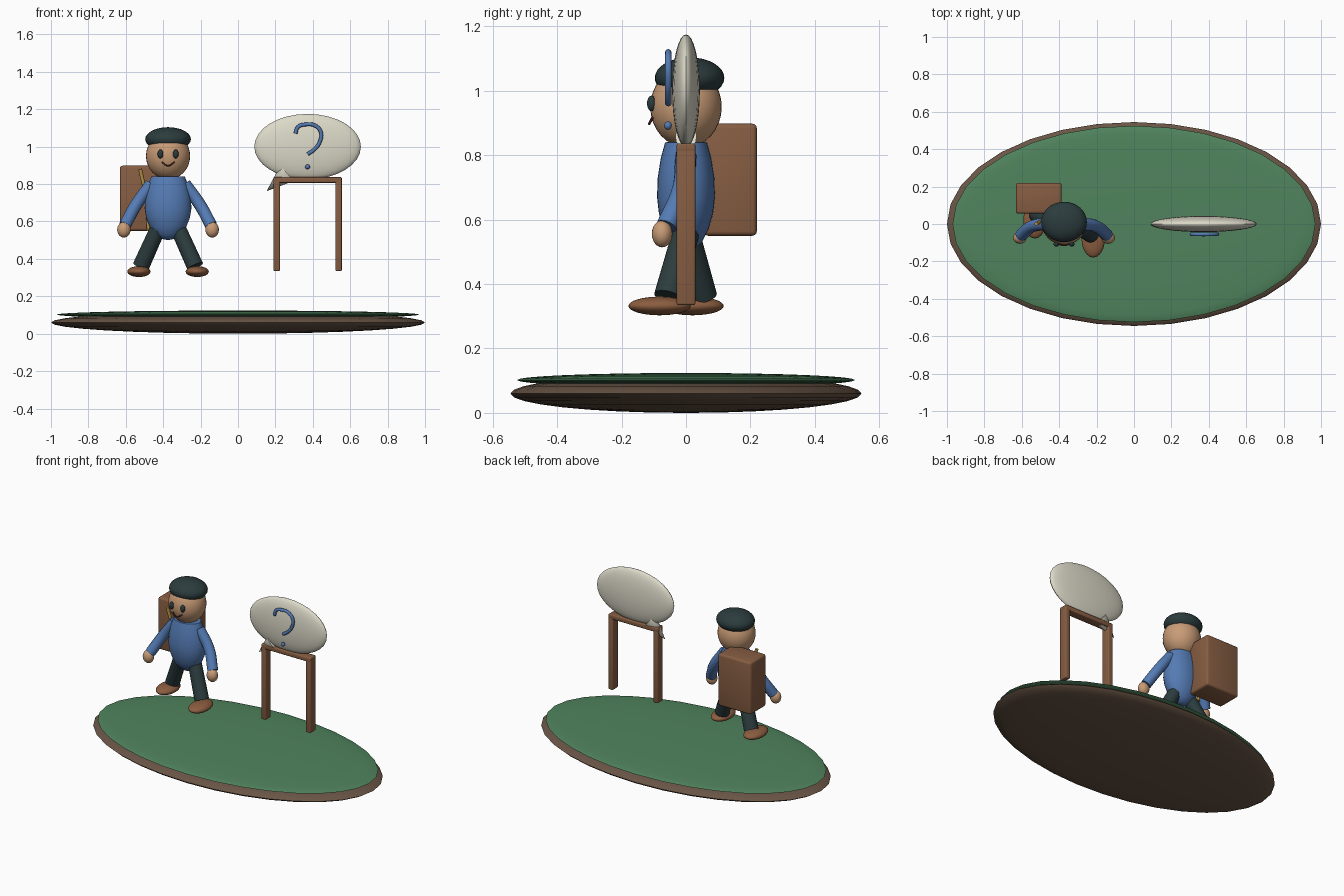
import bpy, bmesh, math
from mathutils import Vector

if "Cube" in bpy.data.objects:
    bpy.data.objects.remove(bpy.data.objects["Cube"])

PALETTE = {
    "wood": (.24, .11, .055), "soil": (.14, .09, .06), "grass": (.08, .23, .11),
    "blue": (.09, .20, .46), "skin": (.58, .33, .18), "dark": (.025, .045, .048),
    "cream": (.72, .70, .58), "strap": (.50, .30, .06), "shoe": (.26, .11, .05),
    "mouth": (.10, .03, .02),
}
MATS = {}
for key, rgb in PALETTE.items():
    MATS[key] = bpy.data.materials.new(key)
    MATS[key].diffuse_color = (*rgb, 1)


def finish(name, mat, smooth=True):
    ob = bpy.context.object
    ob.name = name
    ob.data.materials.append(MATS[mat])
    if smooth:
        bpy.ops.object.shade_smooth_by_angle(angle=math.radians(40))
    return ob


def ellipsoid(name, mat, loc, half, seg=32, rings=16):
    bpy.ops.mesh.primitive_uv_sphere_add(segments=seg, ring_count=rings, radius=1, location=loc)
    bpy.context.object.scale = half
    bpy.ops.object.transform_apply(location=False, rotation=False, scale=True)
    return finish(name, mat)


def box(name, mat, lo, hi, bevel):
    lo, hi = Vector(lo), Vector(hi)
    bpy.ops.mesh.primitive_cube_add(size=1, location=(lo + hi) / 2)
    bpy.context.object.scale = hi - lo
    bpy.ops.object.transform_apply(location=False, rotation=False, scale=True)
    mod = bpy.context.object.modifiers.new("bevel", "BEVEL")
    mod.width, mod.segments = bevel, 3
    bpy.ops.object.modifier_apply(modifier="bevel")
    return finish(name, mat)


def rod(name, mat, a, b, r1, r2, verts=24):
    a, b = Vector(a), Vector(b)
    bpy.ops.mesh.primitive_cone_add(vertices=verts, radius1=r1, radius2=r2, depth=(b - a).length,
                                    location=(a + b) / 2,
                                    rotation=(b - a).to_track_quat('Z', 'Y').to_euler())
    return finish(name, mat)


def tube(name, mat, pts, radius):
    cu = bpy.data.curves.new(name, 'CURVE')
    cu.dimensions = '3D'
    cu.bevel_depth, cu.bevel_resolution, cu.use_fill_caps = radius, 4, True
    cu.resolution_u = 6
    sp = cu.splines.new('BEZIER')
    sp.bezier_points.add(len(pts) - 1)
    for bp, p in zip(sp.bezier_points, pts):
        bp.co = p
        bp.handle_left_type = bp.handle_right_type = 'AUTO'
    ob = bpy.data.objects.new(name, cu)
    bpy.context.collection.objects.link(ob)
    bpy.ops.object.select_all(action='DESELECT')
    ob.select_set(True)
    bpy.context.view_layer.objects.active = ob
    bpy.ops.object.convert(target='MESH')
    return finish(name, mat)


def lathe(name, mat, profile, loc, yscale, seg=32):
    bm = bmesh.new()
    vs = [bm.verts.new((r, 0, z)) for r, z in profile]
    es = [bm.edges.new(p) for p in zip(vs, vs[1:])]
    bmesh.ops.spin(bm, geom=vs + es, axis=(0, 0, 1), cent=(0, 0, 0),
                   angle=math.tau, steps=seg, use_duplicate=False)
    bmesh.ops.remove_doubles(bm, verts=bm.verts, dist=1e-4)
    bmesh.ops.scale(bm, vec=(1, yscale, 1), verts=bm.verts)
    bmesh.ops.recalc_face_normals(bm, faces=bm.faces)
    me = bpy.data.meshes.new(name)
    bm.to_mesh(me)
    bm.free()
    ob = bpy.data.objects.new(name, me)
    ob.location = loc
    bpy.context.collection.objects.link(ob)
    bpy.ops.object.select_all(action='DESELECT')
    ob.select_set(True)
    bpy.context.view_layer.objects.active = ob
    return finish(name, mat)


# island base
ellipsoid("ground_soil", "soil", (0, 0, .06), (1, .545, .06))
ellipsoid("ground_grass", "grass", (0, 0, .102), (.97, .525, .022))

# figure: torso, head, cap, face
CX = -.374
lathe("torso", "blue", [(0, .50), (.035, .507), (.068, .53), (.097, .57), (.117, .62), (.125, .67),
                        (.122, .73), (.109, .79), (.09, .84), (0, .845)], (CX, 0, 0), .72)
ellipsoid("head", "skin", (CX, 0, .95), (.118, .111, .125))
ellipsoid("cap", "dark", (CX, .011, 1.04), (.122, .108, .064))
tube("mouth", "mouth", [(CX - .034, -.104, .917), (CX, -.114, .898), (CX + .034, -.104, .917)], .004)

# limbs, mirrored; the feet are staggered in a stride
for side, s, foot_y, ankle_y in (("left", -1, .02, .052), ("right", 1, -.082, -.055)):
    x = lambda d: CX + s * d
    ellipsoid(side + "_eye", "dark", (x(.041), -.107, .961), (.015, .014, .024), 24, 12)
    tube(side + "_arm", "blue", [(x(.09), 0, .80), (x(.17), -.012, .69), (x(.23), -.06, .58)], .033)
    ellipsoid(side + "_hand", "skin", (x(.236), -.074, .556), (.036, .032, .042), 24, 12)
    rod(side + "_leg", "dark", (x(.055), 0, .56), (x(.145), ankle_y, .36), .042, .045)
    ellipsoid(side + "_shoe", "shoe", (x(.156), foot_y, .332), (.062, .097, .029))

# pack and strap
box("backpack", "wood", (-.632, .055, .55), (-.387, .22, .898), .014)
tube("pack_strap", "strap", [(-.523, 0, .88), (-.49, .02, .72), (-.477, .03, .55)], .01)

# stand with two posts and a rail
for side, px in (("left", .207), ("right", .538)):
    box(side + "_post", "wood", (px - .017, -.029, .335), (px + .017, .029, .825), .006)
box("top_rail", "wood", (.19, -.029, .807), (.555, .029, .837), .006)

# bubble board with pointed tail
ellipsoid("board", "cream", (.372, 0, 1.0), (.285, .043, .175))
tail = rod("board_tail", "cream", (.262, 0, .858), (.153, 0, .762), .055, 0, 16)
bpy.ops.object.transform_apply(location=False, rotation=True, scale=False)
tail.scale.y = .6

# curved ornament and dot on the board
tube("hook_ornament", "blue", [(x, -.055, z) for x, z in (
    (.307, 1.07), (.321, 1.105), (.365, 1.119), (.413, 1.112), (.443, 1.078), (.437, 1.025),
    (.408, .985), (.372, .96))], .01)
ellipsoid("dot_ornament", "blue", (.372, -.056, .892), (.013, .012, .013), 16, 8)

for m in bpy.data.materials:
    if m.users and not m.is_grease_pencil:
        m.use_nodes = True
        m.node_tree.nodes["Principled BSDF"].inputs["Base Color"].default_value = m.diffuse_color
